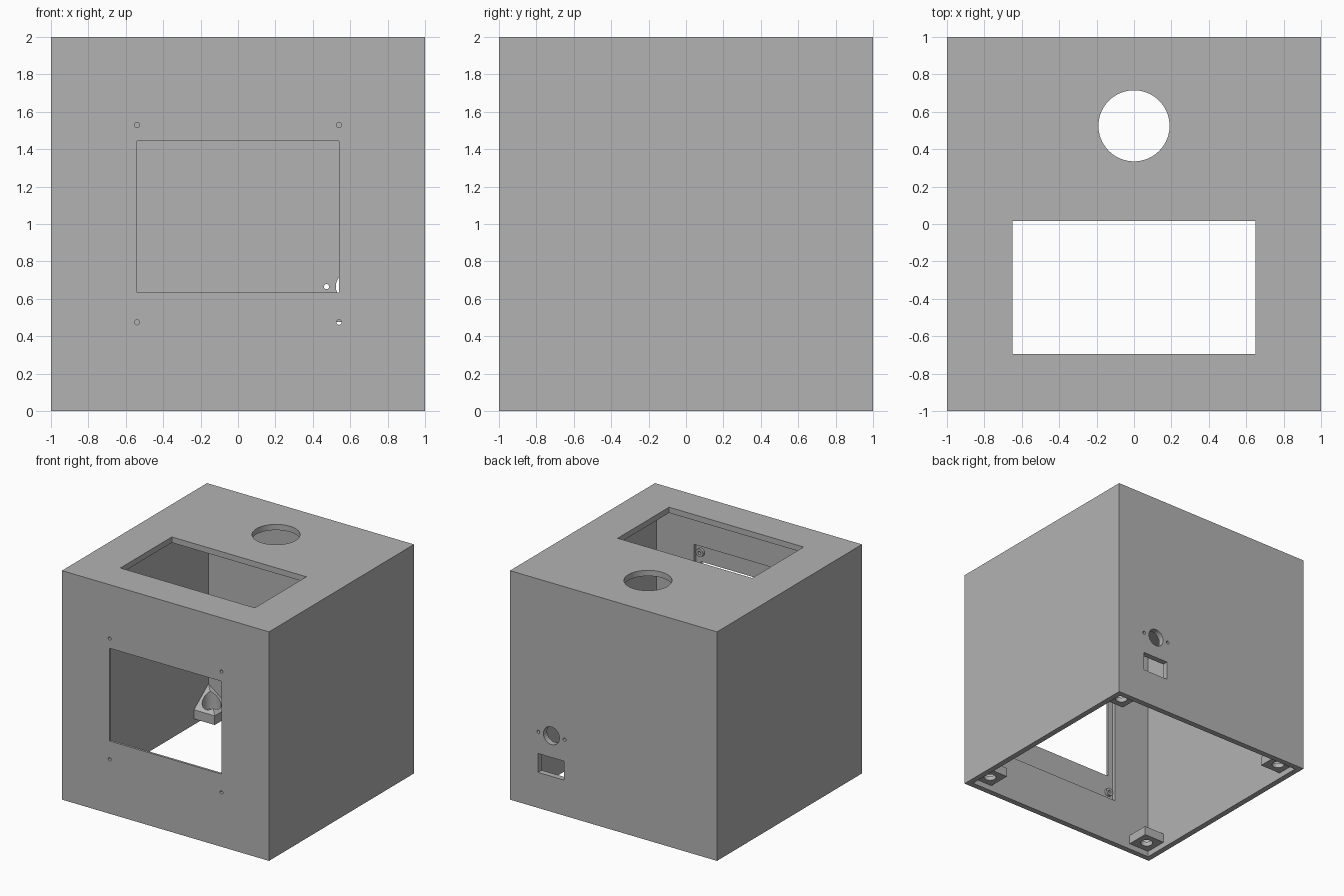
import bpy, bmesh
from mathutils import Matrix, Vector

if "Cube" in bpy.data.objects:
    bpy.data.objects.remove(bpy.data.objects["Cube"], do_unlink=True)

grey = bpy.data.materials.new("plain grey")
grey.use_nodes = True
colour = (0.45, 0.45, 0.45, 1)
grey.diffuse_color = colour
grey.node_tree.nodes["Principled BSDF"].inputs["Base Color"].default_value = colour

WALL = 0.05
SKIN = 0.02   # thin front left behind the display recess


def finish(name, bm):
    bmesh.ops.recalc_face_normals(bm, faces=bm.faces)
    mesh = bpy.data.meshes.new(name)
    bm.to_mesh(mesh)
    bm.free()
    mesh.materials.append(grey)
    ob = bpy.data.objects.new(name, mesh)
    bpy.context.collection.objects.link(ob)
    return ob


def box(name, low, high):
    low, high = Vector(low), Vector(high)
    bm = bmesh.new()
    bmesh.ops.create_cube(bm, size=1)
    for v in bm.verts:
        v.co = (low + high) / 2 + v.co * (high - low)
    return finish(name, bm)


def rod(name, start, end, radius, sides=48):
    start, end = Vector(start), Vector(end)
    axis = end - start
    turn = axis.to_track_quat('Z', 'Y').to_matrix().to_4x4()
    bm = bmesh.new()
    bmesh.ops.create_cone(bm, cap_ends=True, segments=sides, radius1=radius,
                          radius2=radius, depth=axis.length,
                          matrix=Matrix.Translation((start + end) / 2) @ turn)
    return finish(name, bm)


def cut(target, cutters):
    for c in cutters:
        c.hide_render = True
        mod = target.modifiers.new("cut", 'BOOLEAN')
        mod.operation, mod.solver, mod.object = 'DIFFERENCE', 'EXACT', c
    bpy.context.view_layer.objects.active = target
    for mod in list(target.modifiers):
        bpy.ops.object.modifier_apply(modifier=mod.name)
    for c in cutters:
        bpy.data.objects.remove(c, do_unlink=True)


def smooth(ob):
    bpy.ops.object.select_all(action='DESELECT')
    ob.select_set(True)
    bpy.context.view_layer.objects.active = ob
    bpy.ops.object.shade_smooth_by_angle()


# Hollow shell, open underneath
shell = box("shell", (-1, -1, 0), (1, 1, 2))
inner = 1 - WALL
screws = [(x, z) for x in (-0.54, 0.54) for z in (0.475, 1.53)]
cutters = [
    box("cavity", (-inner, -inner, -0.1), (inner, inner, 2 - WALL)),
    box("top_opening", (-0.65, -0.695, 1.8), (0.65, 0.015, 2.1)),
    rod("top_round_hole", (0, 0.525, 1.8), (0, 0.525, 2.1), 0.19, 96),
    box("display_recess", (-0.59, SKIN - 1, 0.405), (0.59, -0.9, 1.595)),
    box("display_window", (-0.54, -1.1, 0.635), (0.54, -0.9, 1.445)),
    box("socket_slot", (0.48, 0.9, 0.31), (0.73, 1.1, 0.475)),
    rod("socket_hole", (0.6, 0.9, 0.665), (0.6, 1.1, 0.665), 0.077),
]
for x in (0.473, 0.727):
    cutters.append(rod("socket_screw", (x, 0.9, 0.665), (x, 1.1, 0.665), 0.014, 24))
for x, z in screws:
    cutters.append(rod("display_screw", (x, -1.1, z), (x, -0.9, z), 0.014, 24))
cut(shell, cutters)
smooth(shell)

# Small round standoffs around the display screws
for x, z in screws:
    boss = rod("display_standoff", (x, SKIN - 1, z), (x, -0.955, z), 0.035, 32)
    cut(boss, [rod("standoff_hole", (x, -1.1, z), (x, -0.9, z), 0.014, 24)])
    smooth(boss)

# Corner blocks for the base screws, rising to a peak in the corner
near, base, side, peak = inner - 0.2, 0.05, 0.13, 0.28
for sx in (-1, 1):
    for sy in (-1, 1):
        bm = bmesh.new()
        for x in (near, inner):
            for y in (near, inner):
                top = peak if x == y == inner else side
                for z in (base, top):
                    bm.verts.new((sx * x, sy * y, z))
        bmesh.ops.convex_hull(bm, input=bm.verts)
        block = finish("corner_block", bm)
        cx, cy = sx * (inner - 0.1), sy * (inner - 0.1)
        cut(block, [rod("screw_hole", (cx, cy, 0), (cx, cy, 0.4), 0.05),
                    rod("screw_bore", (cx, cy, 0.09), (cx, cy, 0.4), 0.075)])
        smooth(block)
